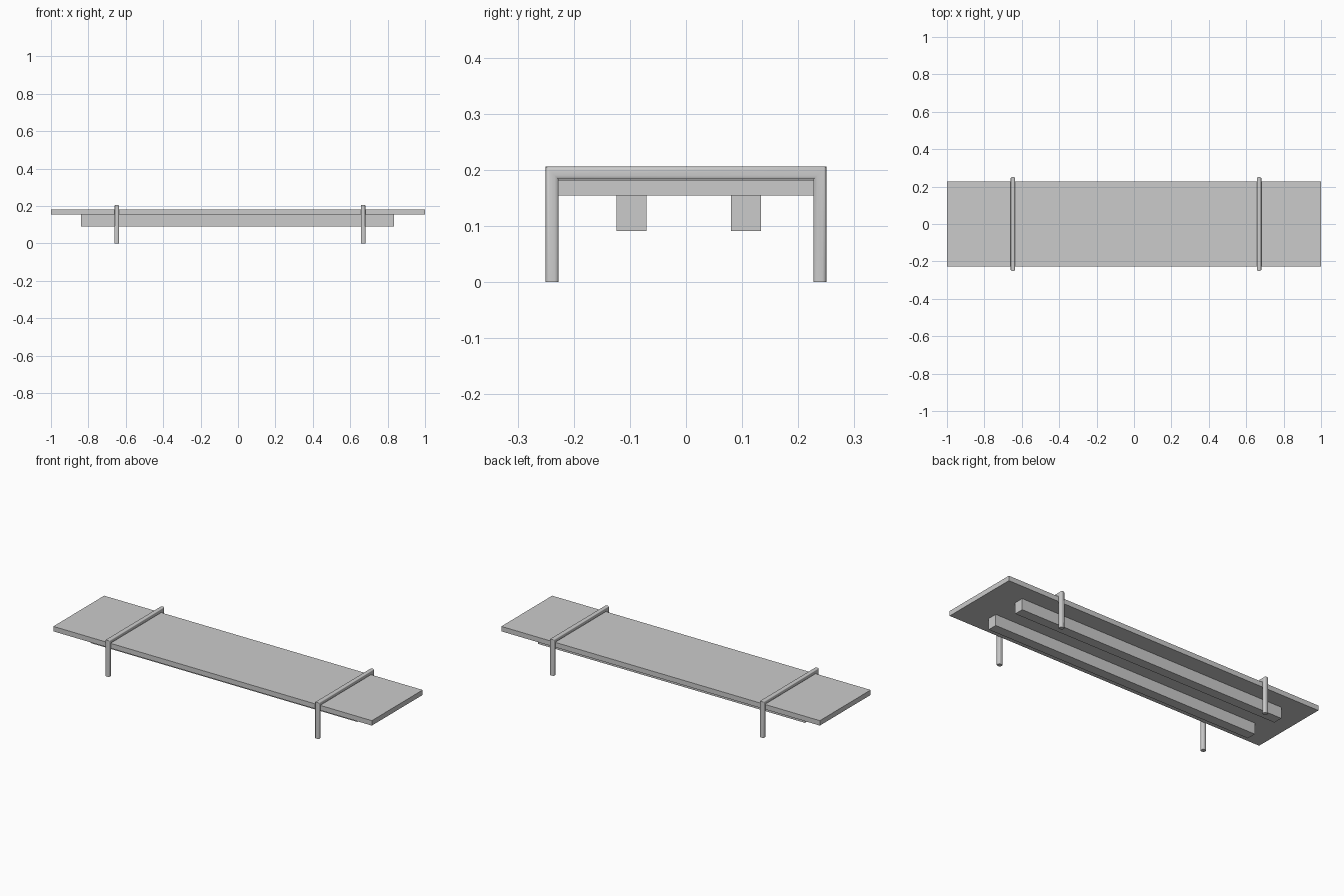
import bpy, bmesh, math

if "Cube" in bpy.data.objects:
    bpy.data.objects.remove(bpy.data.objects["Cube"])


def finish(bm, name):
    bmesh.ops.recalc_face_normals(bm, faces=bm.faces)
    mesh = bpy.data.meshes.new(name)
    bm.to_mesh(mesh)
    bm.free()
    obj = bpy.data.objects.new(name, mesh)
    bpy.context.collection.objects.link(obj)
    return obj


def box(name, x0, x1, y0, y1, z0, z1):
    bm = bmesh.new()
    bmesh.ops.create_cube(bm, size=1)
    for v in bm.verts:
        v.co.x = (x0 + x1) / 2 + v.co.x * (x1 - x0)
        v.co.y = (y0 + y1) / 2 + v.co.y * (y1 - y0)
        v.co.z = (z0 + z1) / 2 + v.co.z * (z1 - z0)
    return finish(bm, name)


def rounded_section(hw, hd, r, steps=3):
    """Rounded rectangle outline as (across, outward) pairs."""
    pts = []
    for i, (sx, sy) in enumerate([(1, 1), (-1, 1), (-1, -1), (1, -1)]):
        for k in range(steps + 1):
            a = math.pi / 2 * (i + k / steps)
            pts.append((sx * (hw - r) + r * math.cos(a),
                        sy * (hd - r) + r * math.sin(a)))
    return pts


def leg_frame(name, x, half_span=0.2385, top=0.1945):
    """Mitred U-shaped frame: leg, cross bar, leg."""
    section = rounded_section(0.0125, 0.0115, 0.007)
    # path point and mitred outward direction in (y, z)
    path = [(-half_span, 0, -1, 0), (-half_span, top, -1, 1),
            (half_span, top, 1, 1), (half_span, 0, 1, 0)]
    bm = bmesh.new()
    rings = [[bm.verts.new((x + u, y + w * dy, z + w * dz)) for u, w in section]
             for y, z, dy, dz in path]
    n = len(section)
    for a, b in zip(rings, rings[1:]):
        for i in range(n):
            j = (i + 1) % n
            bm.faces.new((a[i], a[j], b[j], b[i]))
    bm.faces.new(rings[0])
    bm.faces.new(rings[-1])
    obj = finish(bm, name)
    bpy.ops.object.select_all(action='DESELECT')
    obj.select_set(True)
    bpy.context.view_layer.objects.active = obj
    bpy.ops.object.shade_smooth_by_angle(angle=math.radians(35))
    return obj


# Board
box("table_top", -1, 1, -0.228, 0.228, 0.154, 0.182)

# Two long beams under the board
for name, y in (("front_beam", -0.097), ("back_beam", 0.107)):
    box(name, -0.84, 0.835, y - 0.027, y + 0.027, 0.091, 0.154)

# Frames wrapping over the board and forming the legs
leg_frame("left_leg_frame", -0.648)
leg_frame("right_leg_frame", 0.669)
